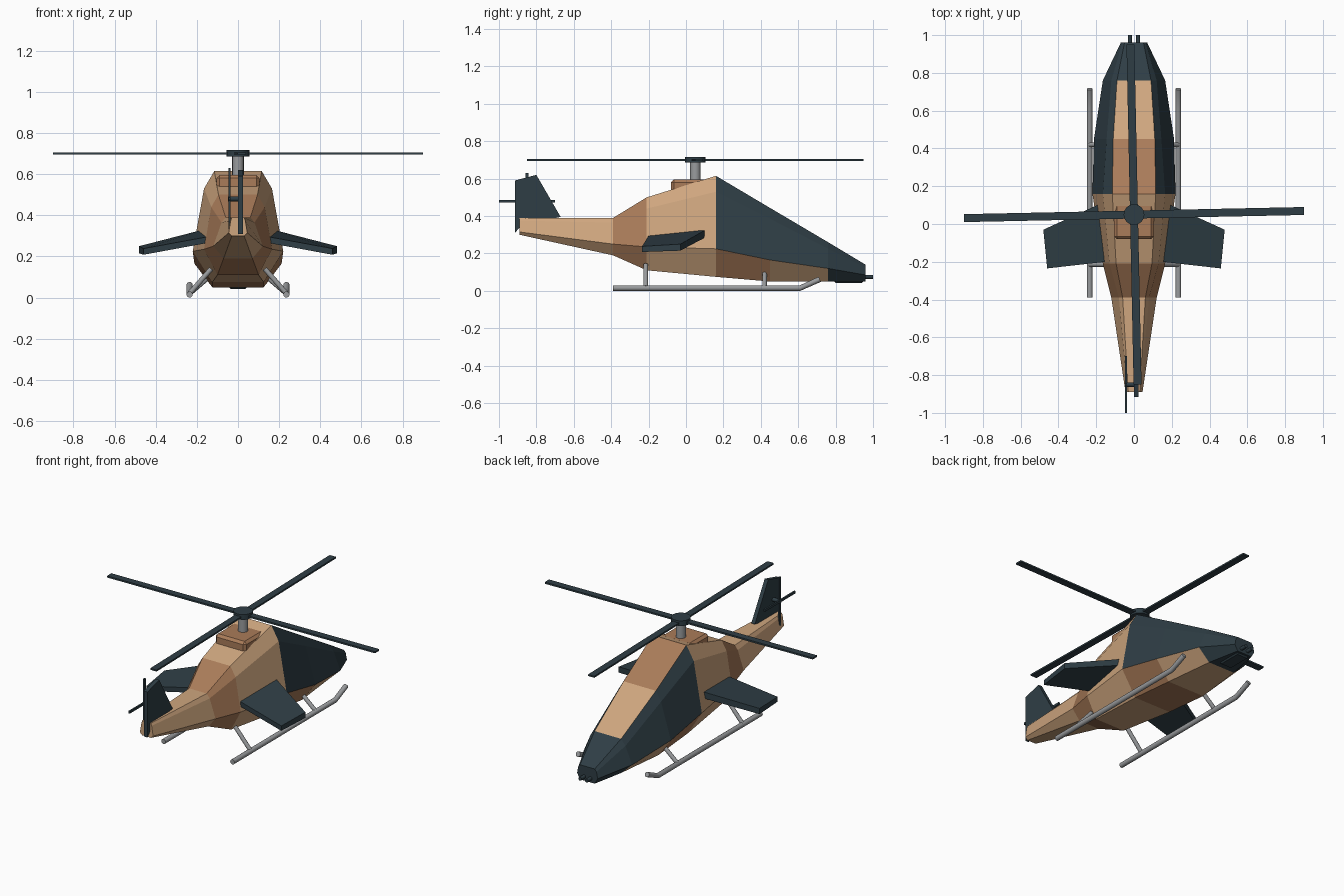
import bpy, bmesh, math
from mathutils import Vector

cube = bpy.data.objects.get("Cube")
if cube:
    bpy.data.objects.remove(cube, do_unlink=True)


def material(name, rgb):
    m = bpy.data.materials.new(name)
    m.use_nodes = True
    m.diffuse_color = (*rgb, 1)
    m.node_tree.nodes["Principled BSDF"].inputs["Base Color"].default_value = (*rgb, 1)
    return m


TAN = material("sand tan", (0.62, 0.38, 0.21))
BROWN = material("earth brown", (0.40, 0.20, 0.10))
DARK = material("dark slate", (0.028, 0.048, 0.06))
GREY = material("metal grey", (0.32, 0.33, 0.34))


def finish(name, bm, *mats):
    bmesh.ops.recalc_face_normals(bm, faces=bm.faces)
    mesh = bpy.data.meshes.new(name)
    bm.to_mesh(mesh)
    bm.free()
    for m in mats:
        mesh.materials.append(m)
    ob = bpy.data.objects.new(name, mesh)
    bpy.context.collection.objects.link(ob)
    return ob


def loft(name, rings, *mats, paint=None):
    """Skin closed rings of points, cap both ends; paint(segment, side) picks the colour."""
    bm = bmesh.new()
    loops = [[bm.verts.new(p) for p in ring] for ring in rings]
    n = len(loops[0])
    for s, (a, b) in enumerate(zip(loops, loops[1:])):
        for i in range(n):
            j = (i + 1) % n
            f = bm.faces.new((a[i], a[j], b[j], b[i]))
            f.material_index = paint(s, i) if paint else 0
    first, last = bm.faces.new(loops[0]), bm.faces.new(loops[-1])
    if paint:
        first.material_index, last.material_index = paint(0, 0), paint(len(rings) - 2, 0)
    return finish(name, bm, *mats)


def box(name, center, size, mat, bevel=0.0, turn=0.0):
    bm = bmesh.new()
    bmesh.ops.create_cube(bm, size=1)
    bmesh.ops.scale(bm, vec=size, verts=bm.verts)
    ob = finish(name, bm, mat)
    ob.location = center
    ob.rotation_euler.z = turn
    if bevel:
        mod = ob.modifiers.new("bevel", "BEVEL")
        mod.width, mod.segments = bevel, 1
    return ob


def tube(name, points, radius, mat):
    """Round bar through the points, with closed ends."""
    rings = []
    pts = [Vector(p) for p in points]
    for k, p in enumerate(pts):
        d = (pts[min(k + 1, len(pts) - 1)] - pts[max(k - 1, 0)]).normalized()
        u = d.cross(Vector((0, 0, 1)) if abs(d.z) < 0.9 else Vector((0, 1, 0))).normalized()
        v = d.cross(u)
        rings.append([p + radius * (math.cos(t) * u + math.sin(t) * v)
                      for t in [math.tau * i / 16 for i in range(16)]])
    ob = loft(name, rings, mat)
    bpy.ops.object.select_all(action="DESELECT")
    ob.select_set(True)
    bpy.context.view_layer.objects.active = ob
    bpy.ops.object.shade_smooth_by_angle(angle=math.radians(40))
    return ob


# Fuselage: y, then (x, z) of roof edge, shoulder, widest line and belly edge
stations = [
    (-0.89, (0.03, 0.39), (0.035, 0.375), (0.045, 0.315), (0.03, 0.30)),
    (-0.39, (0.06, 0.39), (0.08, 0.365), (0.12, 0.25), (0.07, 0.19)),
    (-0.21, (0.095, 0.50), (0.13, 0.44), (0.165, 0.235), (0.10, 0.11)),
    (0.16, (0.115, 0.615), (0.165, 0.53), (0.22, 0.225), (0.125, 0.075)),
    (0.45, (0.11, 0.443), (0.145, 0.385), (0.212, 0.165), (0.125, 0.05)),
    (0.76, (0.09, 0.26), (0.12, 0.225), (0.165, 0.12), (0.09, 0.05)),
    (0.96, (0.05, 0.14), (0.062, 0.125), (0.07, 0.085), (0.05, 0.05)),
]


def fuselage_paint(segment, side):
    upper_side = side in (0, 1, 5, 6)
    if segment == 5 or (segment >= 3 and upper_side):
        return 2
    return segment % 2


rings = [[(x, y, z) for x, z in half] + [(-x, y, z) for x, z in reversed(half)]
         for y, *half in stations]
loft("fuselage", rings, TAN, BROWN, DARK, paint=fuselage_paint)

# Nose gun
box("gun_mount", (0, 0.87, 0.055), (0.09, 0.16, 0.025), DARK, 0.01)
for side, x in (("left", 0.022), ("right", -0.022)):
    tube("gun_barrel_" + side, [(x, 0.9, 0.075), (x, 1.0, 0.075)], 0.011, DARK)

# Engine housing and main rotor
box("engine_housing", (0, 0.015, 0.53), (0.21, 0.19, 0.13), BROWN, 0.015)
tube("rotor_mast", [(0, 0.05, 0.55), (0, 0.05, 0.69)], 0.028, GREY)
tube("rotor_hub", [(0, 0.05, 0.685), (0, 0.05, 0.717)], 0.055, DARK)
for i in range(4):
    a = math.radians(1.2 + 90 * i)
    c = (0.45 * math.cos(a), 0.05 + 0.45 * math.sin(a), 0.70)
    box("rotor_blade_%d" % (i + 1), c, (0.9, 0.042, 0.01), DARK, turn=a)

# Stub wings, swept back and drooping
root = [(0.12, 0.335), (-0.20, 0.295), (-0.20, 0.265), (0.12, 0.295)]
tip = [(-0.03, 0.25), (-0.235, 0.238), (-0.235, 0.208), (-0.03, 0.215)]
for side, s in (("left", 1), ("right", -1)):
    loft("wing_" + side, [
        [(s * 0.15, y, z) for y, z in root],
        [(s * (0.48 + 0.1 * (y + 0.03)), y, z) for y, z in tip]], DARK)

# Tail fin
fin = [(-0.915, 0.31), (-0.915, 0.59), (-0.80, 0.62), (-0.67, 0.395), (-0.87, 0.36)]
loft("tail_fin", [[(x, y, z) for y, z in fin] for x in (0.0, 0.024)], DARK)

# Tail rotor on the right of the fin
tube("tail_rotor_shaft", [(0.01, -0.85, 0.48), (-0.048, -0.85, 0.48)], 0.012, DARK)
box("tail_rotor_blade_long", (-0.042, -0.85, 0.48), (0.01, 0.30, 0.014), DARK)
box("tail_rotor_blade_tall", (-0.042, -0.85, 0.48), (0.01, 0.014, 0.30), DARK)

# Landing skids with two struts each
for side, s in (("left", 1), ("right", -1)):
    x = s * 0.235
    tube("skid_" + side, [(x, -0.39, 0.015), (x, 0.61, 0.015), (x, 0.715, 0.062)], 0.015, GREY)
    for place, y, top in (("rear", -0.215, 0.14), ("front", 0.42, 0.11)):
        tube("strut_%s_%s" % (place, side),
             [(x, y, 0.02), (s * 0.13, y, top)], 0.012, GREY)
